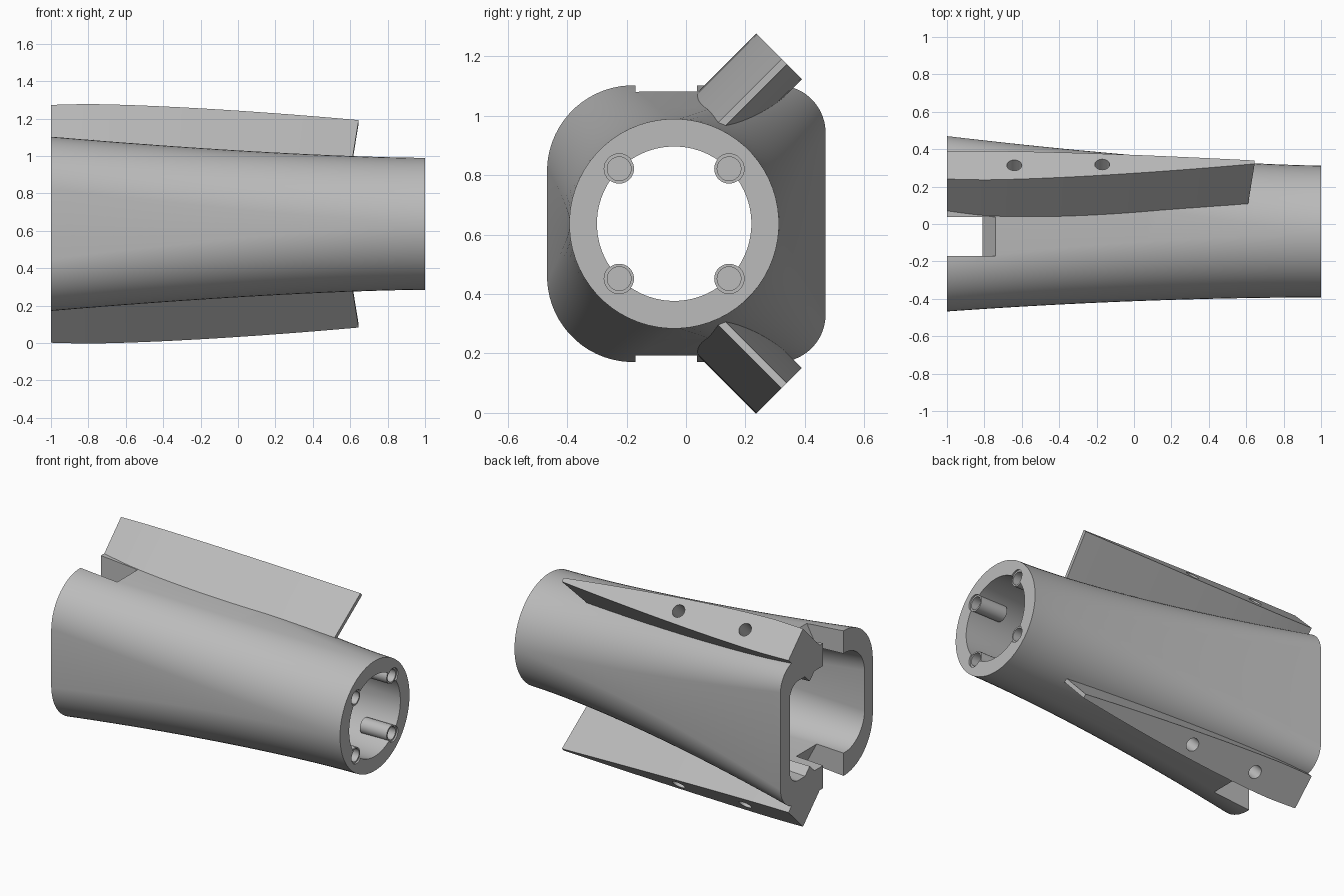
import bpy, bmesh, math
from mathutils import Matrix, Vector

if "Cube" in bpy.data.objects:
    bpy.data.objects.remove(bpy.data.objects["Cube"])

MID = 0.637      # height of the tube axis
AXIS_Y = -0.04   # sideways offset of the round end
R2 = math.sqrt(0.5)

grey = bpy.data.materials.new("plain_grey")
grey.use_nodes = True
grey.diffuse_color = (0.5, 0.5, 0.5, 1)
grey.node_tree.nodes["Principled BSDF"].inputs["Base Color"].default_value = (0.5, 0.5, 0.5, 1)


def make(name, bm):
    bmesh.ops.recalc_face_normals(bm, faces=bm.faces)
    mesh = bpy.data.meshes.new(name)
    bm.to_mesh(mesh)
    bm.free()
    mesh.materials.append(grey)
    ob = bpy.data.objects.new(name, mesh)
    bpy.context.collection.objects.link(ob)
    return ob


def loft(name, sections):
    """Capped solid through matching closed sections."""
    bm = bmesh.new()
    rings = [[bm.verts.new(p) for p in s] for s in sections]
    n = len(rings[0])
    for a, b in zip(rings, rings[1:]):
        for i in range(n):
            j = (i + 1) % n
            bm.faces.new((a[i], a[j], b[j], b[i]))
    bm.faces.new(rings[0])
    bm.faces.new(rings[-1])
    return make(name, bm)


def cylinder(name, start, end, radius):
    start, end = Vector(start), Vector(end)
    d = end - start
    rot = d.to_track_quat('Z', 'Y').to_matrix().to_4x4()
    bm = bmesh.new()
    bmesh.ops.create_cone(bm, cap_ends=True, segments=32, radius1=radius, radius2=radius,
                          depth=d.length, matrix=Matrix.Translation((start + end) / 2) @ rot)
    return make(name, bm)


def combine(target, tool, operation):
    mod = target.modifiers.new(operation.lower(), 'BOOLEAN')
    mod.operation = operation
    mod.solver = 'EXACT'
    mod.object = tool
    bpy.context.view_layer.objects.active = target
    bpy.ops.object.modifier_apply(modifier=mod.name)
    bpy.data.objects.remove(tool)


def mix(a, b, t):
    return a + (b - a) * t


def section(x, radius, front, back, half_z, r_front, r_back, arc=16):
    """Round at x = 1, blending to a rounded rectangle at x = -1."""
    t = max(0, (1 - x) / 2)
    e = t ** 1.5
    y0 = mix(AXIS_Y - radius, front, t ** 1.9)
    y1 = mix(AXIS_Y + radius, back, e)
    h = mix(radius, half_z, e)
    rf, rb = mix(radius, r_front, e), mix(radius, r_back, e)
    pts = []
    for k, (sy, sz) in enumerate(((1, 1), (-1, 1), (-1, -1), (1, -1))):
        r = rb if sy > 0 else rf
        cy = y1 - r if sy > 0 else y0 + r
        for i in range(arc):
            a = (k + (i + 0.5) / arc) * math.pi / 2
            pts.append((x, cy + r * math.cos(a), MID + sz * (h - r) + r * math.sin(a)))
    return pts


# Hollow tapering body
steps = 28
body = loft("tapered_housing", [section(-1 + 2 * i / steps, 0.353, -0.468, 0.47, 0.466, 0.29, 0.16)
                                for i in range(steps + 1)])
bore = loft("bore", [section(-1.02 + 2.04 * i / steps, 0.26, -0.385, 0.375, 0.32, 0.2, 0.09)
                     for i in range(steps + 1)])
combine(body, bore, 'DIFFERENCE')


def fin_sides(x):
    k = abs((x + 0.8) / 1.445) ** 1.5
    return mix(0.736, 0.615, k), mix(0.518, 0.59, k)


def fin_point(x, u, v, side):
    return (x, (u - v) * R2, MID + side * ((u + v) * R2 - MID))


# Diagonal wedge fins with slanted front ends, above and below
U_TIP, U_ROOT = 1.07, 0.765
for side in (1, -1):
    rows = []
    for i in range(25):
        x = -1 + 1.645 * i / 24
        xr = -1 + 1.61 * i / 24
        a, b = fin_sides(x)
        rows.append([fin_point(x, U_TIP, a, side), fin_point(x, U_TIP, b, side),
                     fin_point(xr, U_ROOT, b, side), fin_point(xr, U_ROOT, a, side)])
    combine(body, loft("fin", rows), 'UNION')

# Screw bosses inside the round end
boss_spots = [(AXIS_Y + sy * 0.185, MID + sz * 0.185) for sy in (1, -1) for sz in (1, -1)]
for y, z in boss_spots:
    combine(body, cylinder("boss", (0.8, y, z), (0.995, y, z), 0.05), 'UNION')
for y, z in boss_spots:
    combine(body, cylinder("recess", (0.99, y, z), (1.1, y, z), 0.0505), 'DIFFERENCE')
    combine(body, cylinder("screw_hole", (0.84, y, z), (1.05, y, z), 0.04), 'DIFFERENCE')

# Sloped-end notches and fin mounting holes, above and below
for side in (1, -1):
    profile = ((-1.1, 0.2), (-0.87, 0.2), (-0.656, 0.6), (-1.1, 0.6))
    notch = loft("notch", [[(x, y, MID + side * dz) for x, dz in profile] for y in (-0.17, 0.037)])
    combine(body, notch, 'DIFFERENCE')
    for x in (-0.64, -0.17):
        v = sum(fin_sides(x)) / 2
        hole = cylinder("fin_hole", fin_point(x, 0.9, v, side), fin_point(x, 1.2, v, side), 0.04)
        combine(body, hole, 'DIFFERENCE')

# Smooth shading with crisp edges
bpy.ops.object.select_all(action='DESELECT')
body.select_set(True)
bpy.context.view_layer.objects.active = body
bpy.ops.object.shade_smooth_by_angle(angle=math.radians(30))
